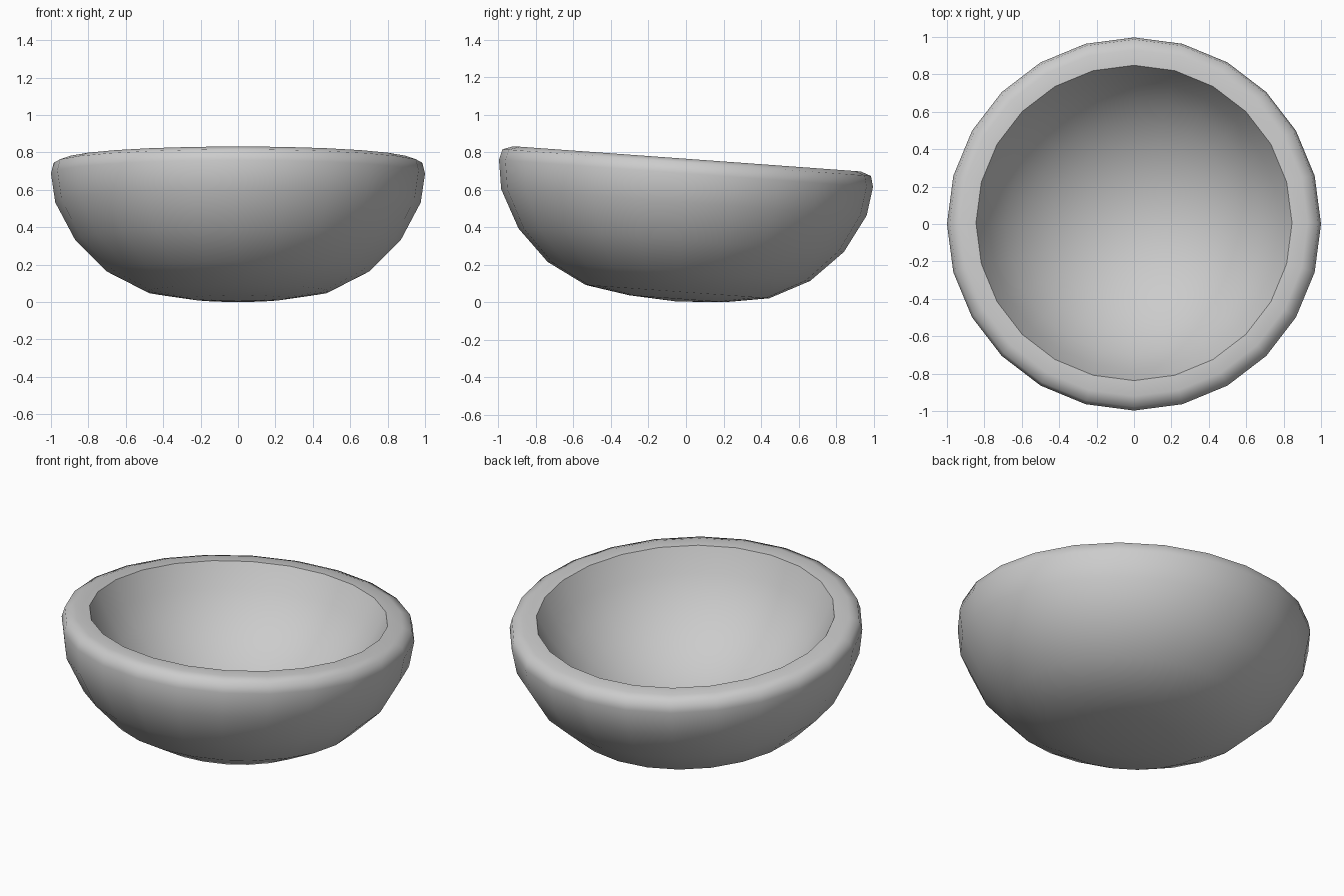
import bpy, bmesh, math
from mathutils import Matrix

if "Cube" in bpy.data.objects:
    bpy.data.objects.remove(bpy.data.objects["Cube"])

SEG = 24
TILT = math.radians(-4.15)

# Half profile (radius, depth below rim plane): outer wall from pole up and over the lip
outer = [(0.255, 0.748), (0.491, 0.71), (0.702, 0.602), (0.87, 0.435),
         (0.977, 0.233), (1.0, 0.078), (0.985, 0.02), (0.928, 0.0)]

# Hollow: a spherical cap from the inner lip down to the floor
LIP, DEPTH, STEPS = 0.845, 0.58, 7
R = (LIP ** 2 + DEPTH ** 2) / (2 * DEPTH)
A = math.asin(LIP / R)
inner = [(R * math.sin(A * k / STEPS), DEPTH - R + R * math.cos(A * k / STEPS))
         for k in range(STEPS, 0, -1)]

bm = bmesh.new()
rings = []
for r, d in outer + inner:
    rings.append([bm.verts.new((r * math.cos(math.tau * i / SEG),
                                r * math.sin(math.tau * i / SEG), -d))
                  for i in range(SEG)])
bottom = bm.verts.new((0, 0, -0.763))
floor = bm.verts.new((0, 0, -DEPTH))

for i in range(SEG):
    j = (i + 1) % SEG
    for a, b in zip(rings, rings[1:]):
        bm.faces.new((a[i], a[j], b[j], b[i]))
    bm.faces.new((bottom, rings[0][j], rings[0][i]))
    bm.faces.new((floor, rings[-1][i], rings[-1][j]))
bmesh.ops.recalc_face_normals(bm, faces=bm.faces)

# Tip the bowl slightly to the back, then rest it on the ground, centred
bm.transform(Matrix.Rotation(TILT, 4, 'X'))
ys = [v.co.y for v in bm.verts]
low = min(v.co.z for v in bm.verts)
bm.transform(Matrix.Translation((0, -(min(ys) + max(ys)) / 2, -low)))

mesh = bpy.data.meshes.new("bowl")
bm.to_mesh(mesh)
bm.free()
bowl = bpy.data.objects.new("bowl", mesh)
bpy.context.collection.objects.link(bowl)

# Smooth shading with a crisp inner lip
bpy.context.view_layer.objects.active = bowl
bowl.select_set(True)
bpy.ops.object.shade_smooth_by_angle(angle=math.radians(58))
